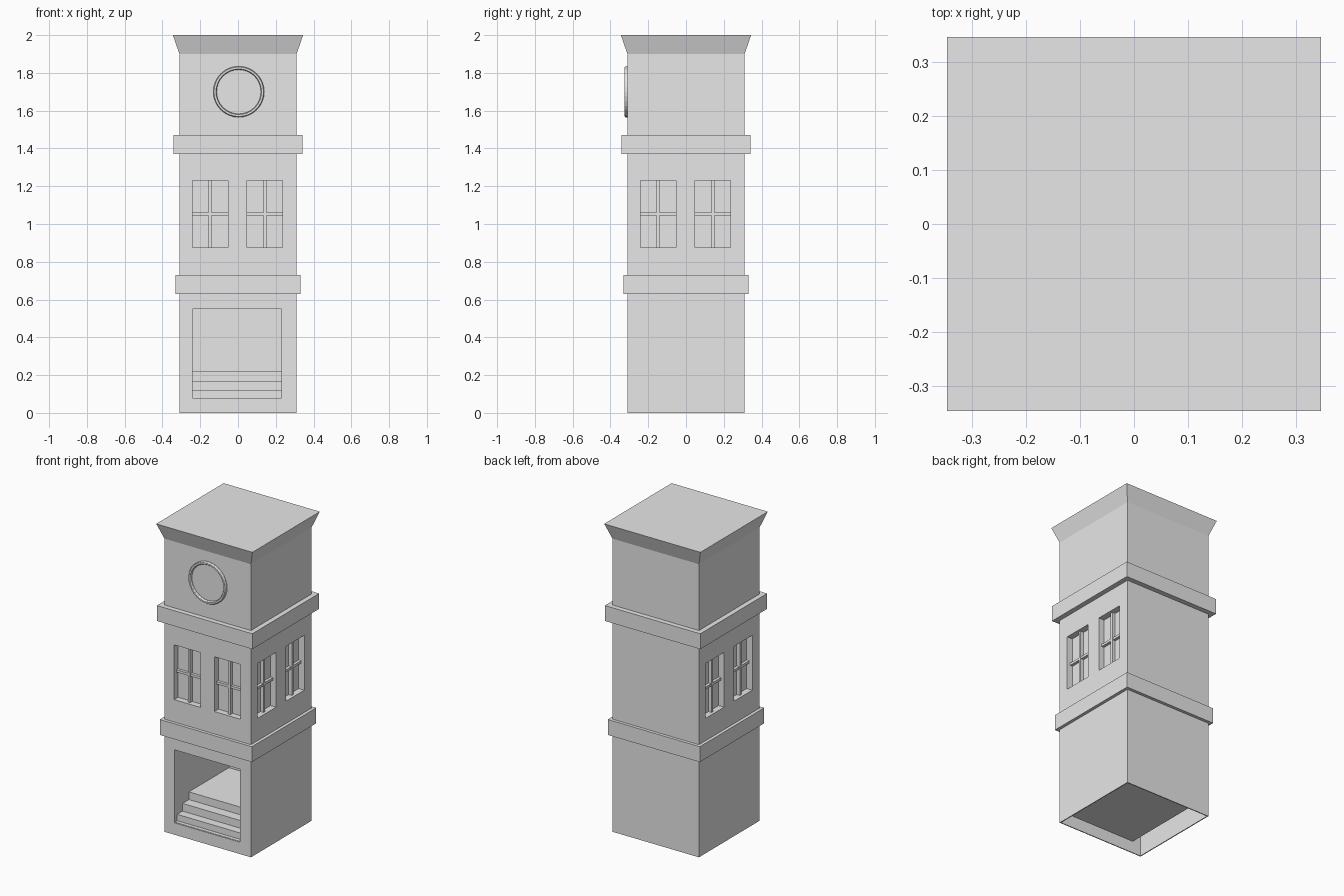
import bpy
import bmesh
import math
from mathutils import Matrix, Vector

default = bpy.data.objects.get("Cube")
if default:
    bpy.data.objects.remove(default, do_unlink=True)

stone = bpy.data.materials.new("pale_grey_stone")
stone.use_nodes = True
grey = (0.8, 0.8, 0.8, 1)
stone.diffuse_color = grey
stone.node_tree.nodes["Principled BSDF"].inputs["Base Color"].default_value = grey


def finish(name, bm):
    bmesh.ops.recalc_face_normals(bm, faces=bm.faces)
    mesh = bpy.data.meshes.new(name)
    bm.to_mesh(mesh)
    bm.free()
    mesh.materials.append(stone)
    obj = bpy.data.objects.new(name, mesh)
    bpy.context.collection.objects.link(obj)
    return obj


def box(name, x, y, z, turn=0, top=1):
    """Box from ranges, turned about the z axis; top scales the upper face."""
    bm = bmesh.new()
    bmesh.ops.create_cube(bm, size=1)
    for v in bm.verts:
        s = top if v.co.z > 0 else 1
        v.co = Vector(((x[0] + x[1]) / 2 + v.co.x * (x[1] - x[0]) * s,
                       (y[0] + y[1]) / 2 + v.co.y * (y[1] - y[0]) * s,
                       (z[0] + z[1]) / 2 + v.co.z * (z[1] - z[0])))
    bm.transform(Matrix.Rotation(turn, 4, 'Z'))
    return finish(name, bm)


def cut(target, cutter):
    mod = target.modifiers.new("cut", 'BOOLEAN')
    mod.operation = 'DIFFERENCE'
    mod.solver = 'EXACT'
    mod.object = cutter
    cutter.hide_render = True
    bpy.context.view_layer.objects.active = target
    bpy.ops.object.modifier_apply(modifier=mod.name)
    bpy.data.objects.remove(cutter, do_unlink=True)


def square(name, r, z, top=1):
    return box(name, (-r, r), (-r, r), z, top=top)


# Tower shaft, hollow and open below, with a front doorway
W = 0.31
DOOR_X, DOOR_Z = (-0.24, 0.23), (0.077, 0.55)
BACK = 0.25
shaft = square("tower_shaft", W, (0, 1.9))
cut(shaft, square("hollow_cutter", W - 0.006, (-0.1, 0.6)))
cut(shaft, box("door_cutter", DOOR_X, (-0.4, -0.2), DOOR_Z))

# Recessed paired windows with crossed bars on the front and both sides
SILL, HEAD, DEPTH = 0.875, 1.23, 0.04
for side, turn in (("front", 0), ("left", math.pi / 2), ("right", -math.pi / 2)):
    for n, c in enumerate((-0.147, 0.142)):
        x = (c - 0.094, c + 0.094)
        mid = (SILL + HEAD) / 2
        cut(shaft, box("window_cutter", x, (-0.4, DEPTH - W), (SILL, HEAD), turn))
        box(f"{side}_window_upright_{n}", (c - 0.008, c + 0.008),
            (-W + 0.018, -W + DEPTH + 0.005), (SILL, HEAD), turn)
        box(f"{side}_window_crossbar_{n}", x,
            (-W + 0.022, -W + DEPTH + 0.005), (mid - 0.008, mid + 0.008), turn)

# Ledges and flared cornice
square("lower_ledge", 0.33, (0.63, 0.73))
square("upper_ledge", 0.342, (1.37, 1.47))
square("flared_cornice", W, (1.9, 2.0), top=0.345 / W)

# Porch lining behind the doorway
T = 0.006
deep = (-W + T, BACK)
box("porch_wall_right", (DOOR_X[0] - T, DOOR_X[0]), deep, DOOR_Z)
box("porch_wall_left", (DOOR_X[1], DOOR_X[1] + T), deep, DOOR_Z)
box("porch_wall_back", DOOR_X, (BACK, BACK + T), DOOR_Z)
box("porch_ceiling", DOOR_X, deep, (DOOR_Z[1], DOOR_Z[1] + T))

# Stairs rising to a landing
low = DOOR_Z[0]
profile = [(-W + T, low), (-W + T, low + 0.002)]
level = low + 0.002
for y, z in ((-0.28, 0.12), (-0.225, 0.17), (-0.16, 0.22)):
    profile += [(y, level), (y, z)]
    level = z
profile += [(BACK, level), (BACK, low)]
bm = bmesh.new()
face = bm.faces.new([bm.verts.new((DOOR_X[0], y, z)) for y, z in profile])
run = bmesh.ops.extrude_face_region(bm, geom=[face])
moved = [g for g in run["geom"] if isinstance(g, bmesh.types.BMVert)]
bmesh.ops.translate(bm, verts=moved, vec=(DOOR_X[1] - DOOR_X[0], 0, 0))
finish("porch_stairs", bm)

# Round dial frame on the front of the top storey
bm = bmesh.new()
ring = [(0.135, -0.305), (0.135, -0.32), (0.131, -0.326),
        (0.121, -0.326), (0.117, -0.32), (0.117, -0.305)]
verts = [bm.verts.new((r, y, 0)) for r, y in ring]
edges = [bm.edges.new((verts[i - 1], verts[i])) for i in range(len(verts))]
bmesh.ops.spin(bm, geom=verts + edges, cent=(0, 0, 0), axis=(0, 1, 0),
               angle=math.tau, steps=32, use_merge=True)
bmesh.ops.remove_doubles(bm, verts=bm.verts, dist=0.0001)
bmesh.ops.translate(bm, verts=bm.verts, vec=(0.004, 0, 1.7))
finish("dial_frame", bm)
